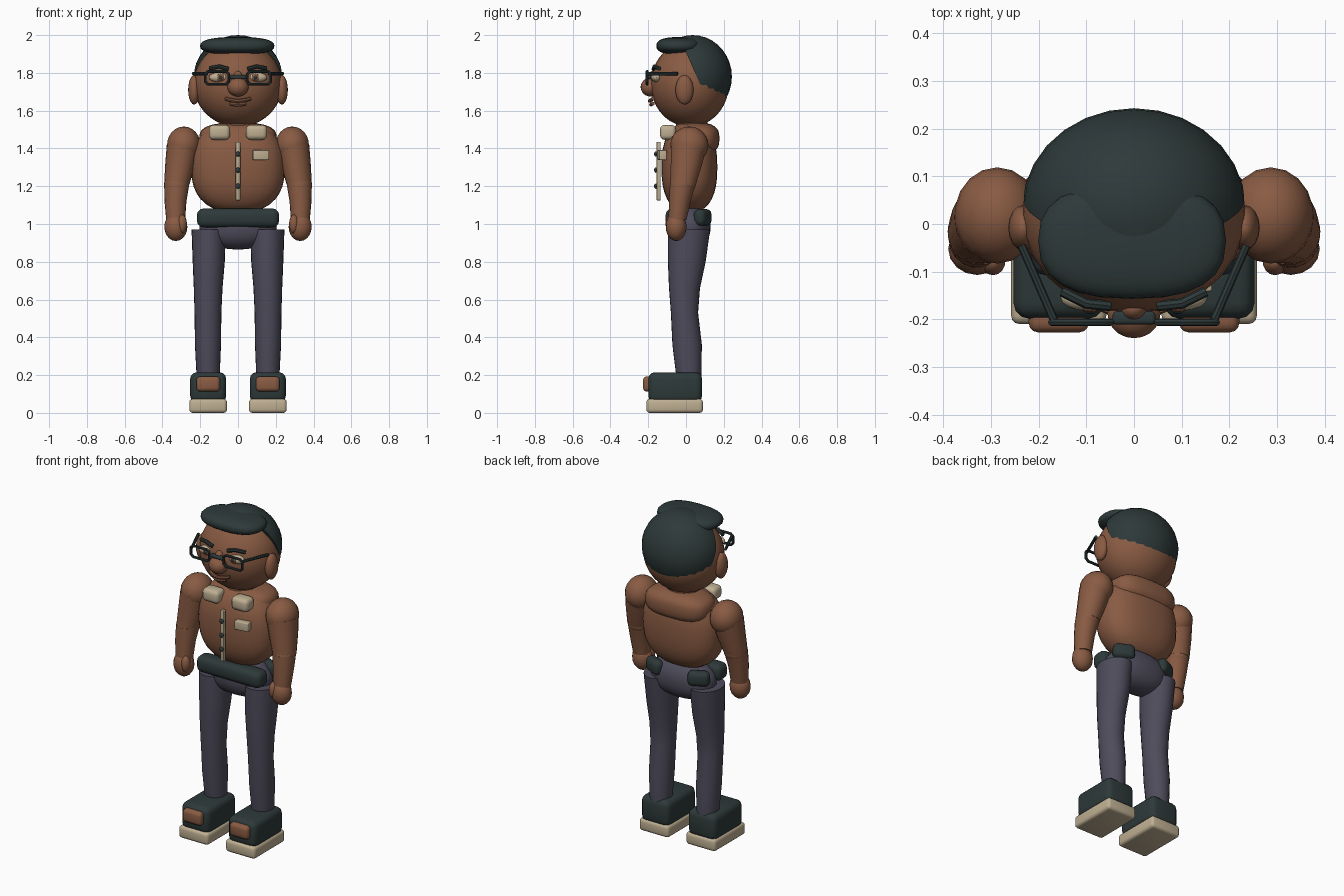
import bpy, bmesh, math
from mathutils import Vector, Matrix

if "Cube" in bpy.data.objects:
    bpy.data.objects.remove(bpy.data.objects["Cube"])


def material(name, rgb):
    m = bpy.data.materials.new(name)
    m.use_nodes = True
    m.diffuse_color = (*rgb, 1)
    m.node_tree.nodes["Principled BSDF"].inputs["Base Color"].default_value = (*rgb, 1)
    return m


SKIN = material("warm_brown", (0.25, 0.105, 0.056))
DARK = material("charcoal_green", (0.027, 0.041, 0.041))
CLOTH = material("slate_violet", (0.077, 0.072, 0.105))
CREAM = material("cream", (0.52, 0.43, 0.29))
SIDES = (("left", 1), ("right", -1))
made = []


def finish(name, bm, mat):
    bmesh.ops.recalc_face_normals(bm, faces=bm.faces)
    mesh = bpy.data.meshes.new(name)
    bm.to_mesh(mesh)
    bm.free()
    mesh.materials.append(mat)
    ob = bpy.data.objects.new(name, mesh)
    bpy.context.collection.objects.link(ob)
    made.append(ob)
    return ob


def blob(name, centre, radii, mat, power=1.0, segs=20, cut=None):
    """Ellipsoid; a power below 1 makes it boxier. cut = (point, normal) removes one side."""
    bm = bmesh.new()
    bmesh.ops.create_uvsphere(bm, u_segments=segs, v_segments=segs * 2 // 3, radius=1)
    for v in bm.verts:
        v.co = Vector(c + r * math.copysign(abs(p) ** power, p)
                      for c, r, p in zip(centre, radii, v.co))
    if cut:
        res = bmesh.ops.bisect_plane(bm, geom=bm.verts[:] + bm.edges[:] + bm.faces[:],
                                     plane_co=cut[0], plane_no=cut[1], clear_outer=True)
        edges = [e for e in res["geom_cut"] if isinstance(e, bmesh.types.BMEdge)]
        bmesh.ops.contextual_create(bm, geom=edges)
    return finish(name, bm, mat)


def box(name, centre, size, mat, bevel, turn=0.0):
    """Rounded box, turned about z."""
    bm = bmesh.new()
    bmesh.ops.create_cube(bm, size=1)
    bmesh.ops.scale(bm, vec=size, verts=bm.verts)
    bmesh.ops.bevel(bm, geom=bm.edges[:], offset=bevel, segments=3, profile=0.5, affect='EDGES')
    bmesh.ops.transform(bm, verts=bm.verts,
                        matrix=Matrix.Translation(centre) @ Matrix.Rotation(turn, 4, 'Z'))
    return finish(name, bm, mat)


def loft(name, rings, mat, side=1, segs=18):
    """Skin of level ellipses, each given as x, y, z, x radius, y radius."""
    bm = bmesh.new()
    angles = [math.tau * i / segs for i in range(segs)]
    loops = [[bm.verts.new((side * (x + rx * math.cos(a)), y + ry * math.sin(a), z))
              for a in angles] for x, y, z, rx, ry in rings]
    for low, high in zip(loops, loops[1:]):
        for i in range(segs):
            j = (i + 1) % segs
            bm.faces.new((low[i], low[j], high[j], high[i]))
    bm.faces.new(loops[0])
    bm.faces.new(loops[-1])
    return finish(name, bm, mat)


def tube(name, points, radius, mat, closed=False):
    """Round rod along a path."""
    data = bpy.data.curves.new(name, 'CURVE')
    data.dimensions = '3D'
    data.bevel_depth = radius
    data.bevel_resolution = 2
    data.use_fill_caps = True
    line = data.splines.new('POLY')
    line.points.add(len(points) - 1)
    for p, co in zip(line.points, points):
        p.co = (*co, 1)
    line.use_cyclic_u = closed
    data.materials.append(mat)
    ob = bpy.data.objects.new(name, data)
    bpy.context.collection.objects.link(ob)
    bpy.ops.object.select_all(action='DESELECT')
    ob.select_set(True)
    bpy.context.view_layer.objects.active = ob
    bpy.ops.object.convert(target='MESH')
    made.append(bpy.context.view_layer.objects.active)


# Head, hair and face
blob("head", (0, 0.02, 1.74), (0.235, 0.207, 0.226), SKIN, segs=28)
blob("back_hair", (0, 0.035, 1.78), (0.234, 0.208, 0.22), DARK, segs=28,
     cut=((0, 0.0, 1.91), (0, -0.32, -0.14)))
blob("front_hair", (-0.004, -0.035, 1.943), (0.197, 0.122, 0.047), DARK, power=0.8, segs=24)
blob("nose", (0, -0.188, 1.725), (0.056, 0.052, 0.05), SKIN)
blob("nose_bridge", (0, -0.178, 1.765), (0.028, 0.026, 0.045), SKIN, segs=14)
lip_steps = [i / 4 - 1 for i in range(9)]
tube("upper_lip", [(0.066 * t, -0.192 + 0.018 * t * t, 1.652 + 0.012 * t * t)
                   for t in lip_steps], 0.010, SKIN)
tube("lower_lip", [(0.04 * t, -0.185 + 0.01 * t * t, 1.632 + 0.006 * t * t)
                   for t in lip_steps], 0.010, SKIN)

for word, s in SIDES:
    blob(word + "_ear", (s * 0.232, -0.008, 1.71), (0.032, 0.048, 0.078), SKIN, segs=16)
    blob(word + "_eye", (s * 0.1, -0.155, 1.776), (0.054, 0.027, 0.026), CREAM, segs=16)
    blob(word + "_iris", (s * 0.092, -0.176, 1.776), (0.02, 0.01, 0.02), SKIN, segs=12)
    blob(word + "_pupil", (s * 0.092, -0.183, 1.776), (0.011, 0.006, 0.011), DARK, segs=10)
    tube(word + "_eyebrow", [(s * 0.05, -0.172, 1.82), (s * 0.10, -0.167, 1.834),
                             (s * 0.15, -0.142, 1.824)], 0.011, DARK)

    # Glasses: eight-sided rim and side arm
    rim = []
    for sx, sz in ((1, 1), (-1, 1), (-1, -1), (1, -1)):
        corner = [(0.062, 0.021), (0.047, 0.034)]
        if sx * sz < 0:
            corner.reverse()
        rim += [(s * (0.111 + sx * dx), -0.206, 1.774 + sz * dz) for dx, dz in corner]
    tube(word + "_rim", rim, 0.008, DARK, closed=True)
    tube(word + "_glasses_arm", [(s * 0.166, -0.206, 1.796), (s * 0.236, -0.045, 1.796)],
         0.009, DARK)
box("glasses_bridge", (0, -0.197, 1.778), (0.09, 0.028, 0.02), DARK, 0.008)

# Torso
loft("neck", [(0, 0.03, 1.46, 0.11, 0.09), (0, 0.03, 1.6, 0.09, 0.08)], SKIN)
blob("belly", (0, 0.018, 1.3), (0.248, 0.148, 0.24), SKIN, power=0.82, segs=28)
blob("upper_back", (0, 0.055, 1.452), (0.205, 0.122, 0.084), SKIN, power=0.7, segs=24)

# Shirt details
box("button_strip", (0, -0.145, 1.28), (0.024, 0.022, 0.31), CREAM, 0.004)
for i in range(3):
    blob("button_%d" % (i + 1), (0, -0.159, 1.2 + 0.085 * i), (0.014, 0.01, 0.014), DARK, segs=12)
box("chest_pocket", (0.12, -0.126, 1.365), (0.085, 0.04, 0.052), CREAM, 0.005, turn=0.12)

# Hips and belt
blob("pelvis", (0, 0.02, 0.985), (0.205, 0.11, 0.12), CLOTH, power=0.9, segs=24)
box("belt", (0, -0.058, 1.032), (0.435, 0.1, 0.1), DARK, 0.034)

for word, s in SIDES:
    box(word + "_collar", (s * 0.098, -0.095, 1.485), (0.112, 0.085, 0.078), CREAM, 0.024)
    box(word + "_back_pocket", (s * 0.148, 0.088, 1.035), (0.125, 0.065, 0.088), DARK, 0.028,
        turn=-s * 0.45)

    # Arms and hands
    blob(word + "_shoulder", (s * 0.287, 0.018, 1.418), (0.09, 0.101, 0.098), SKIN, segs=18)
    loft(word + "_upper_arm", [(0.289, 0.015, 1.42, 0.088, 0.097), (0.305, 0.003, 1.32, 0.08, 0.085),
                               (0.324, -0.015, 1.21, 0.067, 0.069)], SKIN, s)
    blob(word + "_elbow", (s * 0.324, -0.017, 1.21), (0.067, 0.069, 0.05), SKIN, segs=18)
    loft(word + "_forearm", [(0.324, -0.017, 1.215, 0.067, 0.069), (0.331, -0.033, 1.12, 0.058, 0.058),
                             (0.33, -0.045, 1.02, 0.05, 0.048)], SKIN, s)
    blob(word + "_hand", (s * 0.329, -0.052, 0.985), (0.061, 0.055, 0.075), SKIN, segs=16)
    blob(word + "_thumb", (s * 0.296, -0.08, 1.0), (0.026, 0.028, 0.05), SKIN, segs=14)

    # Legs
    loft(word + "_leg", [(0.155, 0.016, 0.972, 0.091, 0.112), (0.155, 0.004, 0.8, 0.085, 0.1),
                         (0.158, -0.008, 0.66, 0.076, 0.082), (0.159, -0.008, 0.53, 0.071, 0.072),
                         (0.159, 0.006, 0.36, 0.069, 0.078), (0.158, 0.015, 0.19, 0.061, 0.066)],
         CLOTH, s, segs=24)

    # Shoes
    box(word + "_sole", (s * 0.158, -0.06, 0.037), (0.2, 0.3, 0.074), CREAM, 0.018)
    box(word + "_shoe", (s * 0.158, -0.057, 0.135), (0.19, 0.284, 0.16), DARK, 0.034)
    box(word + "_toe_patch", (s * 0.158, -0.2, 0.153), (0.126, 0.055, 0.08), SKIN, 0.02)

# Smooth shading with sharp edges kept
bpy.ops.object.select_all(action='DESELECT')
for ob in made:
    ob.select_set(True)
bpy.context.view_layer.objects.active = made[0]
bpy.ops.object.shade_smooth_by_angle(angle=math.radians(40))
